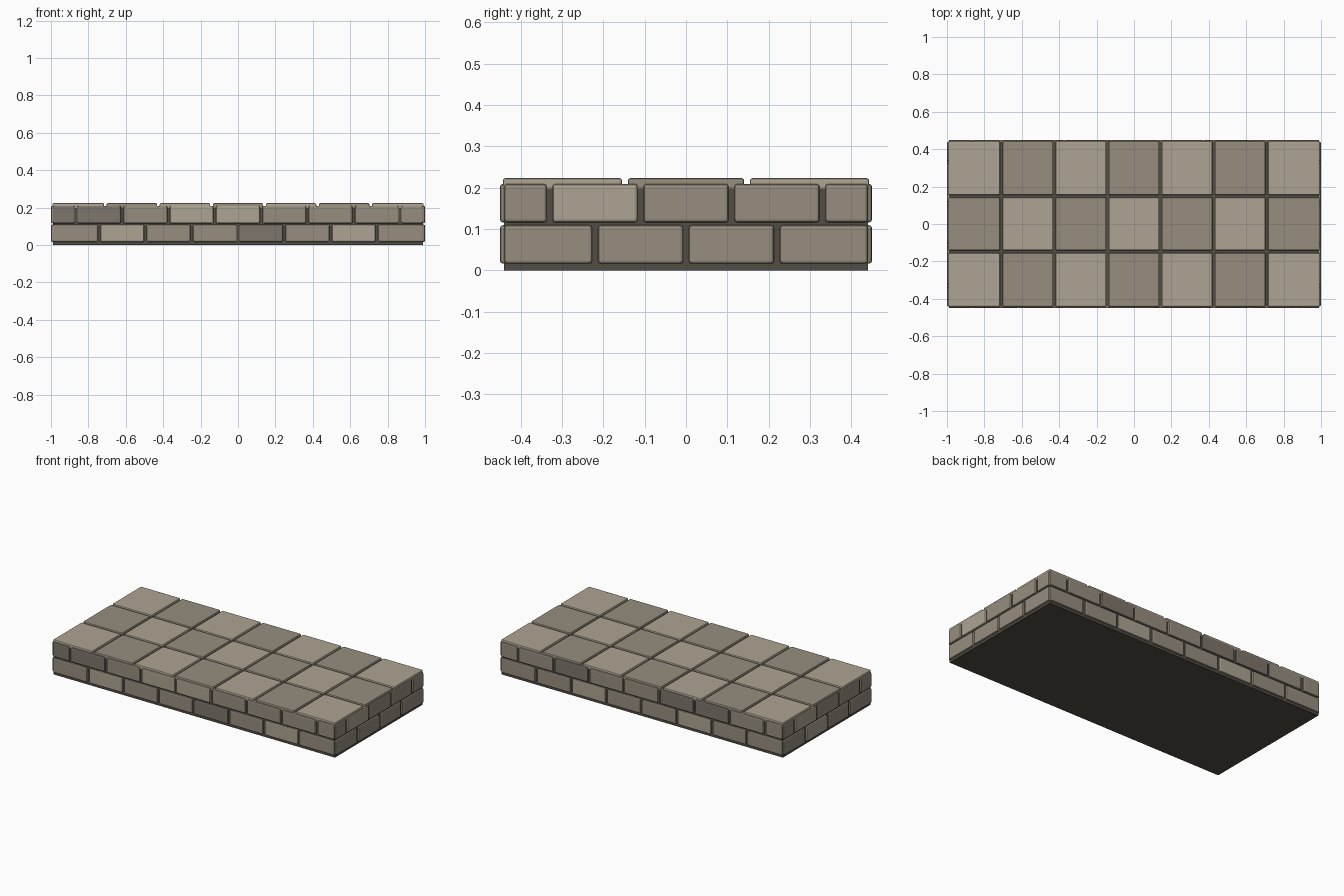
import bpy, bmesh
from mathutils import Vector

if "Cube" in bpy.data.objects:
    bpy.data.objects.remove(bpy.data.objects["Cube"])


def material(name, rgb):
    m = bpy.data.materials.new(name)
    m.diffuse_color = (*rgb, 1)
    m.use_nodes = True
    m.node_tree.nodes["Principled BSDF"].inputs["Base Color"].default_value = m.diffuse_color
    return m


STONE = {
    "L": material("light_stone", (0.42, 0.37, 0.29)),
    "M": material("mid_stone", (0.31, 0.27, 0.21)),
    "D": material("dark_stone", (0.21, 0.18, 0.15)),
}
MORTAR = material("mortar", (0.085, 0.073, 0.058))


def block(name, lo, hi, mat, bevel=0.0):
    """Box between two corners with softly chamfered edges."""
    lo, hi = Vector(lo), Vector(hi)
    bm = bmesh.new()
    bmesh.ops.create_cube(bm, size=1)
    for v in bm.verts:
        v.co = Vector(c * s for c, s in zip(v.co, hi - lo))
    if bevel:
        bmesh.ops.bevel(bm, geom=bm.edges[:], offset=bevel, segments=2,
                        profile=0.5, affect='EDGES')
    me = bpy.data.meshes.new(name)
    bm.to_mesh(me)
    bm.free()
    me.materials.append(mat)
    ob = bpy.data.objects.new(name, me)
    ob.location = (lo + hi) / 2
    bpy.context.collection.objects.link(ob)


HX, HY = 0.99, 0.44      # half size of the mortar core
OUT, DEPTH = 0.01, 0.03  # brick projection and embedding
GAP = 0.014


def spans(half, count, staggered):
    """Brick intervals along a wall, with half bricks at the ends if staggered."""
    pitch = 2 * half / count
    cuts = [-half + i * pitch for i in range(count + 1)]
    if staggered:
        cuts = [-half] + [c + pitch / 2 for c in cuts[:-1]] + [half]
    last = len(cuts) - 2
    return [(a + (GAP / 2 if i else 0), b - (GAP / 2 if i < last else 0))
            for i, (a, b) in enumerate(zip(cuts, cuts[1:]))]


# mortar core
block("mortar_core", (-HX, -HY, 0), (HX, HY, 0.209), MORTAR)

# brick courses: lower whole bricks, upper staggered
courses = [(0.016, 0.109, False), (0.116, 0.209, True)]
walls = {
    "front": ("MLMMDMLM", "DDMLLMMMM"),
    "back": ("MMLMMLMM", "MMDDMMDMM"),
    "right": ("MMMM", "MLMMM"),
    "left": ("MMLM", "MMMLM"),
}
for side, tones in walls.items():
    sign = -1 if side in ("front", "left") else 1
    along_x = side in ("front", "back")
    half, depth_at, count = (HX, HY, 8) if along_x else (HY, HX, 4)
    n0, n1 = sorted((sign * (depth_at - DEPTH), sign * (depth_at + OUT)))
    for (z0, z1, stag), tone in zip(courses, tones):
        for (a, b), t in zip(spans(half, count, stag), tone):
            lo, hi = ((a, n0, z0), (b, n1, z1)) if along_x else ((n0, a, z0), (n1, b, z1))
            block(side + "_brick", lo, hi, STONE[t], 0.007)

# chequered paving tiles
for i, (x0, x1) in enumerate(spans(0.993, 7, False)):
    for j, (y0, y1) in enumerate(spans(0.443, 3, False)):
        block("paving_tile", (x0, y0, 0.195), (x1, y1, 0.223),
              STONE["LM"[(i + j) % 2]], 0.006)
